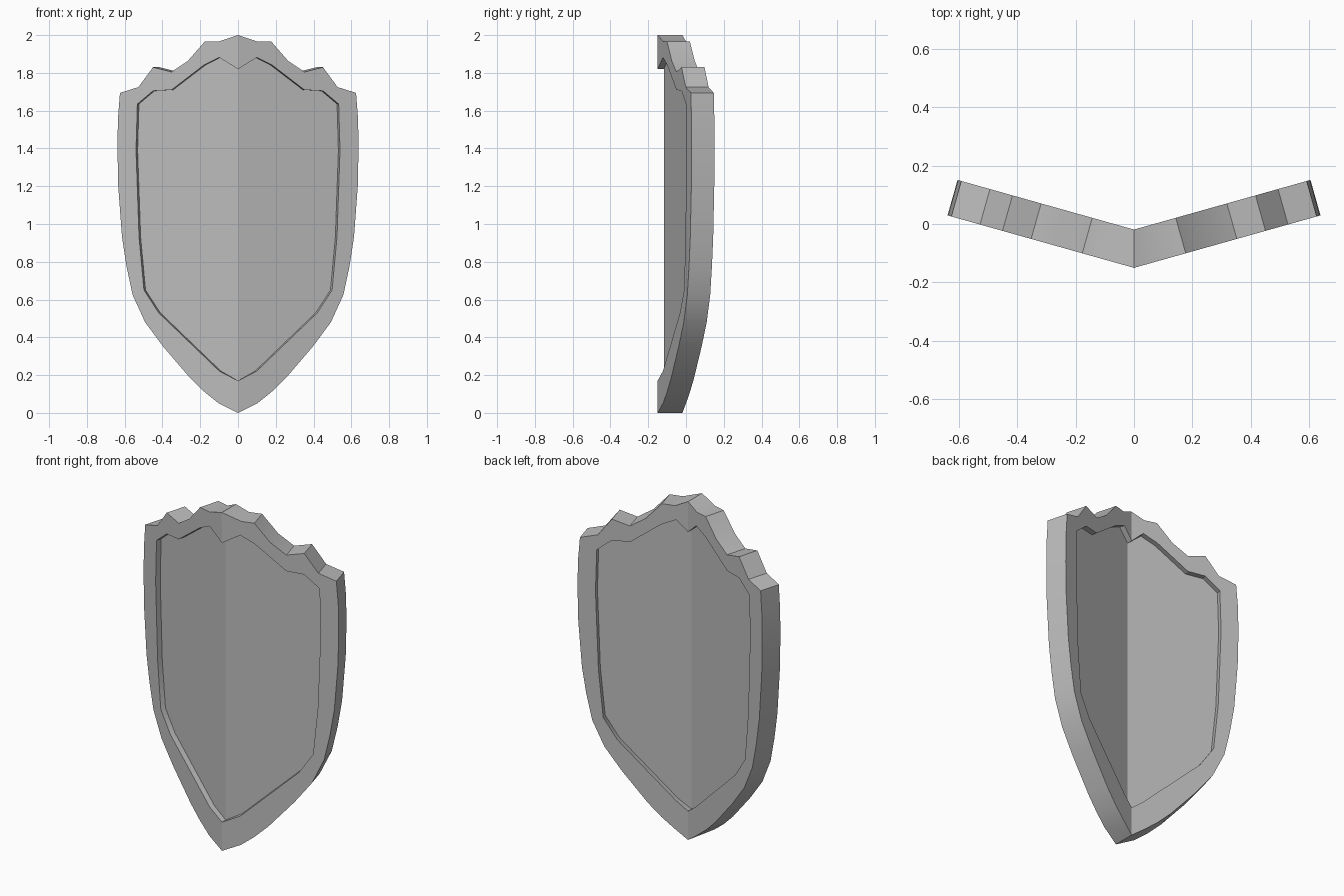
import bpy, bmesh, math

cube = bpy.data.objects.get("Cube")
if cube:
    bpy.data.objects.remove(cube, do_unlink=True)

FOLD = math.atan2(0.18, 0.64)   # sweep-back angle of each half
THICK, RECESS = 0.126, 0.032
FRONT_Y = -0.15

# Half outlines (x, z) from top centre to bottom centre
OUTER = [(0, 2), (.105, 1.965), (.177, 1.965), (.265, 1.864), (.352, 1.805),
         (.45, 1.83), (.527, 1.725), (.625, 1.694), (.636, 1.55), (.638, 1.39),
         (.634, 1.2), (.614, .93), (.59, .775), (.558, .625), (.492, .48),
         (.397, .352), (.254, .185), (.18, .113), (.104, .052), (0, 0)]
INNER = [(0, 1.82), (.1, 1.882), (.18, 1.842), (.352, 1.71), (.45, 1.705),
         (.533, 1.635), (.54, 1.39), (.524, .93), (.498, .65), (.42, .53),
         (.1, .222), (0, .17)]


def place(x, z, depth, side):
    """Put an outline point on the folded front, pushed in by depth."""
    y = FRONT_Y + x * math.tan(FOLD)
    if x == 0:   # mitre along the centre fold
        return (0, y + depth / math.cos(FOLD), z)
    return (side * (x - depth * math.sin(FOLD)), y + depth * math.cos(FOLD), z)


bm = bmesh.new()


def cap(outline, depth, side):
    bm.faces.new([bm.verts.new(place(x, z, depth, side)) for x, z in outline])


def wall(outline, d0, d1, side):
    for a, b in zip(outline, outline[1:]):
        corners = [(a, d0), (b, d0), (b, d1), (a, d1)]
        bm.faces.new([bm.verts.new(place(*p, d, side)) for p, d in corners])


for side in (-1, 1):
    # Raised rim, front and back
    for depth in (0, THICK):
        cap(OUTER + INNER[::-1], depth, side)
    # Recessed centre panel, front and back
    for depth in (RECESS, THICK - RECESS):
        cap(INNER, depth, side)
    # Outer edge and the steps down to the panel
    wall(OUTER, 0, THICK, side)
    wall(INNER, 0, RECESS, side)
    wall(INNER, THICK - RECESS, THICK, side)

bmesh.ops.remove_doubles(bm, verts=bm.verts, dist=0.0005)
bmesh.ops.recalc_face_normals(bm, faces=bm.faces)
mesh = bpy.data.meshes.new("shield")
bm.to_mesh(mesh)
bm.free()

shield = bpy.data.objects.new("shield", mesh)
bpy.context.collection.objects.link(shield)

# Plain grey metal
grey = bpy.data.materials.new("grey")
grey.use_nodes = True
colour = (0.5, 0.5, 0.5, 1)
grey.diffuse_color = colour
grey.node_tree.nodes["Principled BSDF"].inputs["Base Color"].default_value = colour
mesh.materials.append(grey)

bpy.ops.object.select_all(action="DESELECT")
shield.select_set(True)
bpy.context.view_layer.objects.active = shield
bpy.ops.object.shade_smooth_by_angle(angle=math.radians(30))
